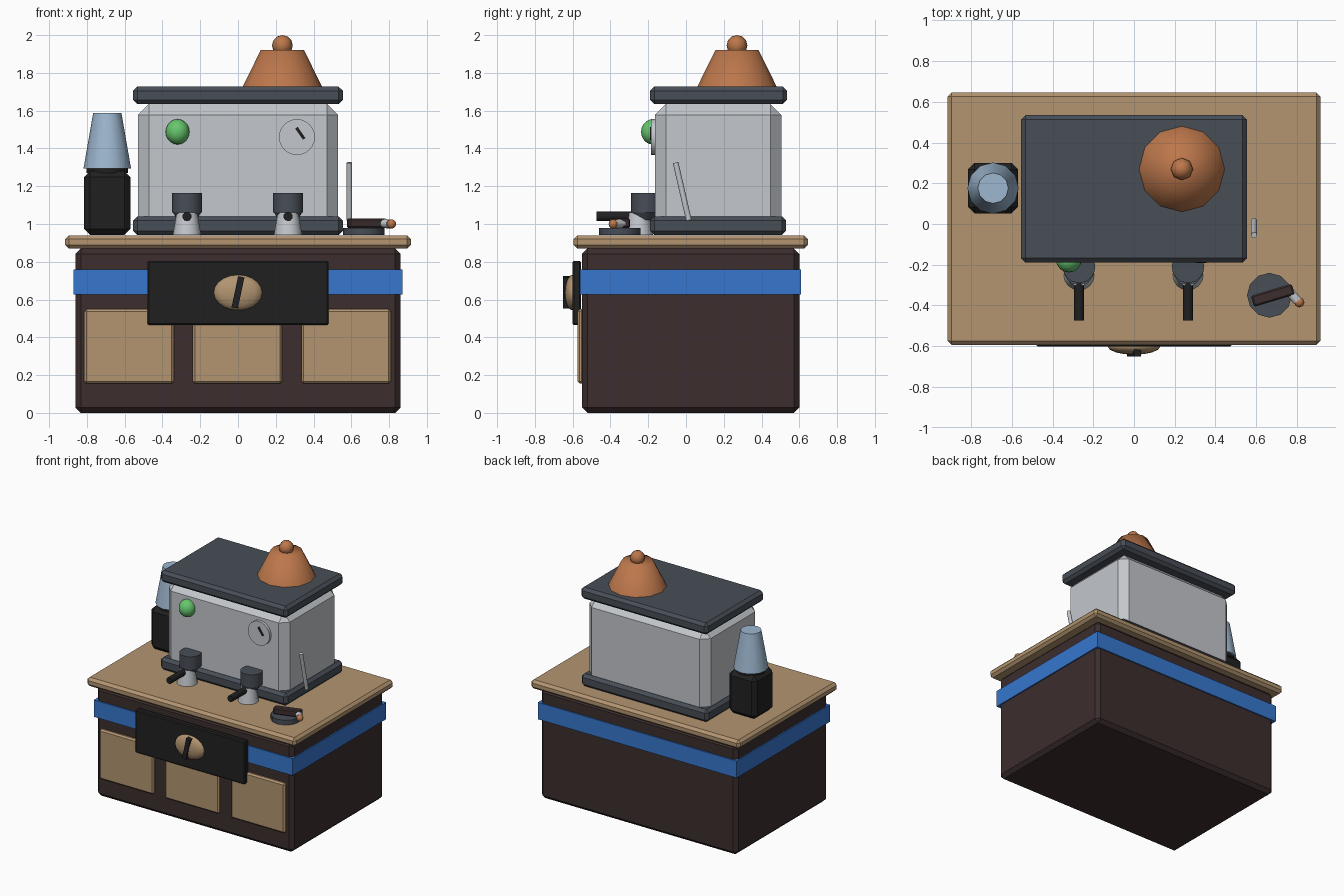
import bpy
from math import radians, atan2, hypot
from mathutils import Vector

cube = bpy.data.objects.get("Cube")
if cube:
    bpy.data.objects.remove(cube, do_unlink=True)


def make_material(name, code):
    """Flat colour from a hex code, converted to linear values."""
    srgb = [int(code[i:i + 2], 16) / 255 for i in (0, 2, 4)]
    colour = [((c + 0.055) / 1.055) ** 2.4 for c in srgb] + [1]
    mat = bpy.data.materials.new(name)
    mat.use_nodes = True
    mat.diffuse_color = colour
    mat.node_tree.nodes["Principled BSDF"].inputs["Base Color"].default_value = colour
    return mat


BROWN = make_material("dark brown", "3C2D2E")
TAN = make_material("tan wood", "B39571")
BLUE = make_material("blue", "3777CE")
BLACK = make_material("black", "202020")
SLATE = make_material("slate", "484E57")
STEEL = make_material("light steel", "C3C7CC")
COPPER = make_material("copper", "BC774B")
GLASS = make_material("pale blue glass", "9DB7CF")
GREEN = make_material("green", "66C66E")


def finish(name, mat, smooth=None):
    ob = bpy.context.object
    ob.name = name
    ob.data.materials.append(mat)
    if smooth:
        bpy.ops.object.shade_smooth_by_angle(angle=radians(smooth))
    return ob


def box(name, mat, x, y, z, bevel=0.0, rot=(0, 0, 0)):
    """Box from (min, max) ranges, with an optional one-step chamfer."""
    centre = [(a + b) / 2 for a, b in (x, y, z)]
    bpy.ops.mesh.primitive_cube_add(size=1, location=centre, rotation=rot)
    bpy.context.object.scale = [b - a for a, b in (x, y, z)]
    bpy.ops.object.transform_apply(location=False, rotation=False, scale=True)
    ob = finish(name, mat)
    if bevel:
        mod = ob.modifiers.new("chamfer", "BEVEL")
        mod.width = bevel
        mod.segments = 1


def cone(name, mat, centre, z0, z1, r0, r1, sides=16, smooth=40):
    bpy.ops.mesh.primitive_cone_add(
        vertices=sides, radius1=r0, radius2=r1, depth=z1 - z0,
        location=(centre[0], centre[1], (z0 + z1) / 2))
    finish(name, mat, smooth)


def ball(name, mat, centre, radii, segments=12, rings=8):
    bpy.ops.mesh.primitive_uv_sphere_add(
        segments=segments, ring_count=rings, radius=1, location=centre)
    bpy.context.object.scale = radii
    bpy.ops.object.transform_apply(location=False, rotation=False, scale=True)
    finish(name, mat, 80)


def rod(name, mat, start, end, radius, sides=10):
    a, b = Vector(start), Vector(end)
    bpy.ops.mesh.primitive_cylinder_add(
        vertices=sides, radius=radius, depth=(b - a).length, location=(a + b) / 2,
        rotation=(b - a).to_track_quat("Z", "Y").to_euler())
    finish(name, mat, 40)


# Counter
box("cabinet", BROWN, (-0.86, 0.86), (-0.55, 0.6), (0, 0.87), 0.028)
box("countertop", TAN, (-0.915, 0.915), (-0.595, 0.645), (0.87, 0.94), 0.02)
box("blue_band", BLUE, (-0.87, 0.87), (-0.56, 0.61), (0.627, 0.76))
for name, x in (("right", -0.577), ("middle", -0.003), ("left", 0.573)):
    box(name + "_front_panel", TAN, (x - 0.237, x + 0.237), (-0.575, -0.54),
        (0.155, 0.55), 0.012)

# Sign with a coffee bean
box("sign_board", BLACK, (-0.48, 0.48), (-0.602, -0.555), (0.465, 0.805), 0.008)
ball("bean", TAN, (0, -0.6, 0.637), (0.13, 0.042, 0.094), 16, 10)
box("bean_groove", BLACK, (-0.017, 0.017), (-0.65, -0.61), (0.555, 0.722), 0,
    (0, radians(12), 0))

# Espresso machine housing
box("machine_base", SLATE, (-0.555, 0.555), (-0.19, 0.53), (0.942, 1.04), 0.022)
box("machine_body", STEEL, (-0.53, 0.53), (-0.165, 0.505), (0.98, 1.635), 0.058)
box("machine_lid", SLATE, (-0.555, 0.555), (-0.19, 0.535), (1.635, 1.727), 0.022)

# Copper dome with its knob
cone("dome", COPPER, (0.235, 0.27), 1.727, 1.92, 0.21, 0.115, 12, 80)
ball("dome_knob", COPPER, (0.235, 0.27, 1.945), (0.055, 0.055, 0.055), 8, 6)

# Lamp and pressure gauge
ball("lamp", GREEN, (-0.32, -0.175, 1.488), (0.063, 0.063, 0.067), 16, 10)
rod("gauge", STEEL, (0.312, -0.15, 1.46), (0.312, -0.186, 1.46), 0.095, 24)
box("gauge_needle", BLACK, (0.322, 0.338), (-0.191, -0.185), (1.444, 1.516), 0,
    (0, radians(-35), 0))

# Brew groups, each with a handle and a cup
for side, x in (("right", -0.27), ("left", 0.265)):
    cone(side + "_group_head", SLATE, (x, -0.21), 1.062, 1.165, 0.08, 0.08)
    cone(side + "_filter_basket", SLATE, (x, -0.225), 1.02, 1.062, 0.05, 0.075)
    rod(side + "_handle", BLACK, (x, -0.24, 1.04), (x, -0.475, 1.04), 0.025)
    cone(side + "_cup", STEEL, (x, -0.25), 0.942, 1.06, 0.075, 0.055)

# Steam wand
rod("steam_wand", STEEL, (0.59, 0.015, 1.02), (0.59, -0.055, 1.325), 0.015)

# Bean grinder
box("grinder_base", BLACK, (-0.815, -0.57), (0.052, 0.3), (0.942, 1.28), 0.032)
cone("grinder_collar", BLACK, (-0.692, 0.176), 1.27, 1.298, 0.11, 0.11, 12)
cone("grinder_hopper", GLASS, (-0.692, 0.176), 1.293, 1.587, 0.126, 0.075, 12, 80)

# Tray with a tamping tool resting on it
cone("tray", SLATE, (0.665, -0.35), 0.942, 0.98, 0.11, 0.11, 12)
yaw = atan2(0.06, 0.2)
length = hypot(0.06, 0.2)
box("tool_grip", BROWN, (0.682 - length / 2, 0.682 + length / 2),
    (-0.378, -0.322), (0.978, 1.03), 0.008, (0, 0, yaw))
rod("tool_ferrule", STEEL, (0.765, -0.335, 1.003), (0.803, -0.378, 1.0), 0.024)
ball("tool_tip", COPPER, (0.812, -0.385, 1.0), (0.025, 0.025, 0.025), 8, 6)
